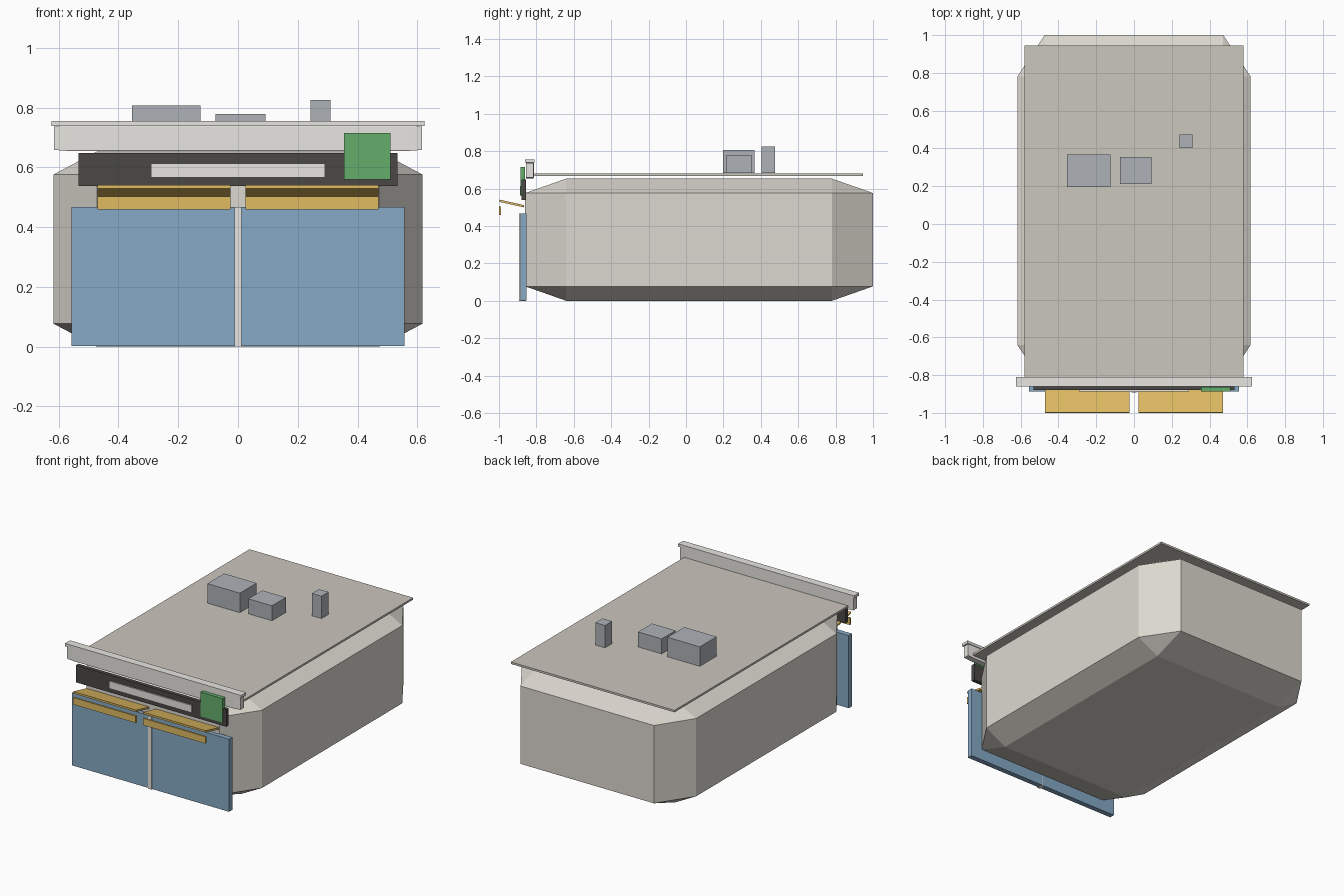
import bpy, bmesh

if "Cube" in bpy.data.objects:
    bpy.data.objects.remove(bpy.data.objects["Cube"])


def material(name, rgb):
    m = bpy.data.materials.new(name)
    m.diffuse_color = (*rgb, 1)
    m.use_nodes = True
    m.node_tree.nodes["Principled BSDF"].inputs["Base Color"].default_value = m.diffuse_color
    return m


BEIGE = material("beige", (0.72, 0.69, 0.63))
PLATE = material("plate_taupe", (0.60, 0.57, 0.51))
PALE = material("pale", (0.80, 0.79, 0.75))
DARK = material("dark", (0.07, 0.065, 0.06))
BLUE = material("blue", (0.24, 0.40, 0.56))
GOLD = material("gold", (0.75, 0.50, 0.12))
GREEN = material("green", (0.13, 0.42, 0.15))
STEEL = material("steel", (0.42, 0.45, 0.48))


def finish(name, bm, mat):
    bmesh.ops.recalc_face_normals(bm, faces=bm.faces[:])
    me = bpy.data.meshes.new(name)
    bm.to_mesh(me)
    bm.free()
    me.materials.append(mat)
    ob = bpy.data.objects.new(name, me)
    bpy.context.collection.objects.link(ob)
    return ob


def box(name, x, y, z, mat, chamfer=0):
    """Box from ranges; chamfer is a fraction of each side, cut on a unit cube."""
    bm = bmesh.new()
    bmesh.ops.create_cube(bm, size=1)
    if chamfer:
        bmesh.ops.bevel(bm, geom=bm.edges[:], offset=chamfer, segments=1,
                        affect='EDGES', offset_type='OFFSET')
    for v in bm.verts:
        v.co = [r[0] + (c + 0.5) * (r[1] - r[0]) for c, r in zip(v.co, (x, y, z))]
    return finish(name, bm, mat)


def extrude_x(name, profile, x0, x1, mat):
    """Closed (y, z) profile swept along x."""
    bm = bmesh.new()
    f = bm.faces.new([bm.verts.new((x0, y, z)) for y, z in profile])
    new = bmesh.ops.extrude_face_region(bm, geom=[f])["geom"]
    bmesh.ops.translate(bm, vec=(x1 - x0, 0, 0),
                        verts=[g for g in new if isinstance(g, bmesh.types.BMVert)])
    return finish(name, bm, mat)


# Chamfered main body and the roof sheet over it
box("body", (-0.618, 0.618), (-0.86, 1.0), (0.0, 0.653), BEIGE, 0.118)
box("roof_sheet", (-0.58, 0.58), (-0.81, 0.945), (0.668, 0.681), PLATE)

# Roof equipment
box("roof_unit_large", (-0.355, -0.125), (0.197, 0.367), (0.682, 0.807), STEEL)
box("roof_unit_low", (-0.075, 0.092), (0.213, 0.354), (0.682, 0.778), STEEL)
box("roof_vent", (0.242, 0.31), (0.403, 0.475), (0.682, 0.825), STEEL)

# Parapet along the front edge
box("parapet", (-0.615, 0.615), (-0.856, -0.814), (0.655, 0.74), PALE, 0.04)
box("parapet_cap", (-0.624, 0.624), (-0.861, -0.81), (0.738, 0.756), PALE)

# Sign board, blank strip and side plaque
box("sign_board", (-0.533, 0.533), (-0.88, -0.855), (0.538, 0.648), DARK)
box("sign_strip", (-0.292, 0.291), (-0.888, -0.878), (0.566, 0.613), PALE)
box("side_plaque", (0.355, 0.511), (-0.886, -0.862), (0.56, 0.715), GREEN)

# Shopfront panes with a centre mullion, each under an awning and valance
shade = [(-0.998, 0.541), (-0.998, 0.529), (-0.865, 0.499), (-0.865, 0.511)]
for side, s in (("left", -1), ("right", 1)):
    box(f"{side}_pane", sorted((s * 0.003, s * 0.557)), (-0.886, -0.852),
        (0.002, 0.467), BLUE)
    a, b = sorted((s * 0.025, s * 0.47))
    extrude_x(f"{side}_awning", shade, a, b, GOLD)
    box(f"{side}_valance", (a, b), (-1.0, -0.989), (0.459, 0.503), GOLD)
box("mullion", (-0.012, 0.012), (-0.892, -0.855), (0.0, 0.467), PALE)
